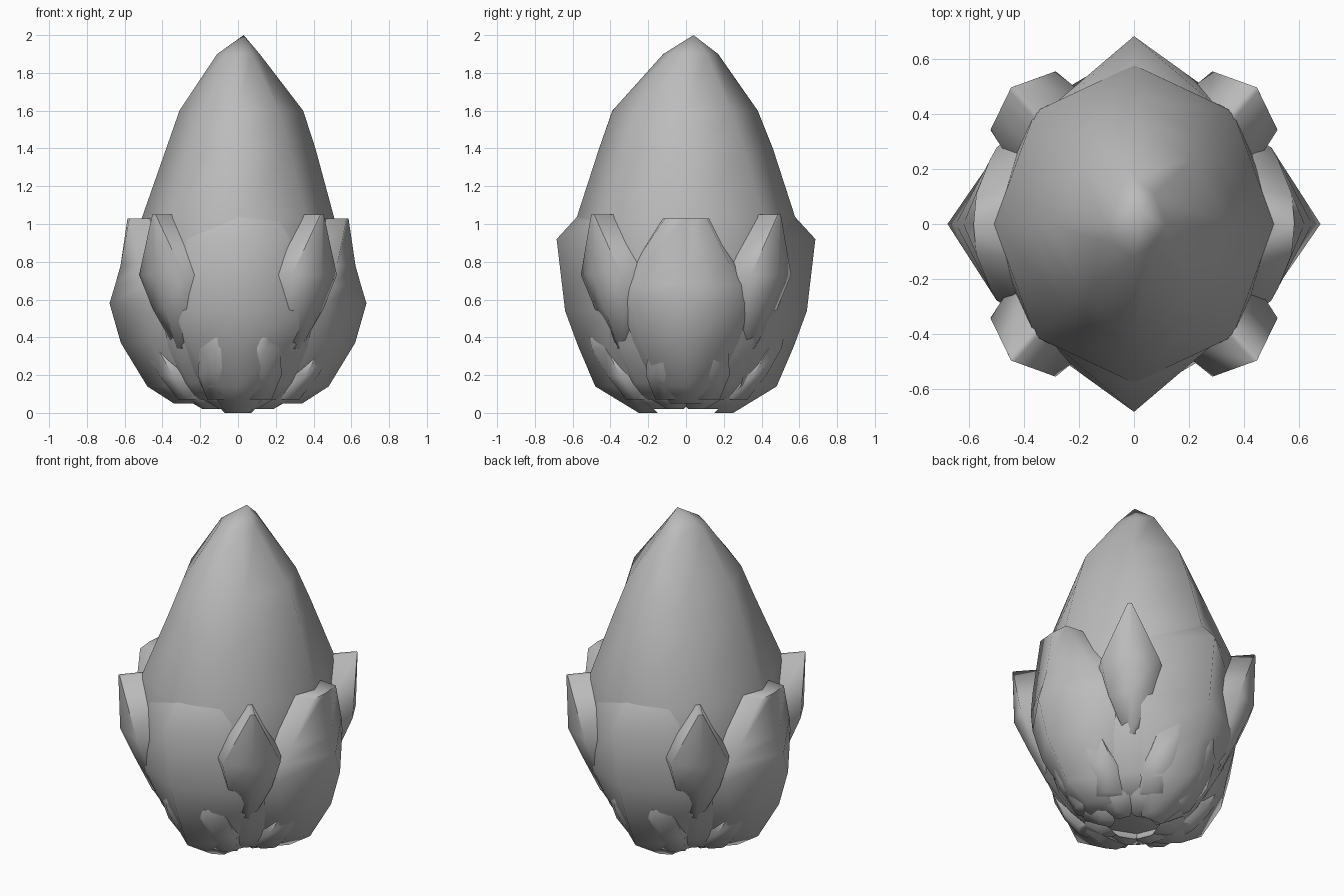
import bpy
import math
from mathutils import Matrix, Vector

cube = bpy.data.objects.get("Cube")
if cube:
    bpy.data.objects.remove(cube, do_unlink=True)

grey = bpy.data.materials.new("bud grey")
grey.use_nodes = True
grey.diffuse_color = (0.5, 0.5, 0.5, 1)
grey.node_tree.nodes["Principled BSDF"].inputs["Base Color"].default_value = (0.5, 0.5, 0.5, 1)


def make(name, verts, faces):
    mesh = bpy.data.meshes.new(name)
    mesh.from_pydata(verts, [], faces)
    mesh.materials.append(grey)
    obj = bpy.data.objects.new(name, mesh)
    bpy.context.collection.objects.link(obj)
    bpy.ops.object.select_all(action="DESELECT")
    obj.select_set(True)
    bpy.context.view_layer.objects.active = obj
    bpy.ops.object.shade_smooth_by_angle(angle=math.radians(65))


def core(rings, tip, base, sides=8):
    """Closed bud; each ring is z, reach to -x, +x, -y, +y, and diagonal fullness."""
    verts, faces = [], []
    for z, left, right, front, back, full in rings:
        for i in range(sides):
            a = math.tau * i / sides
            k = full if i % 2 else 1
            c, s = k * math.cos(a), k * math.sin(a)
            verts.append((c * (right if c > 0 else left), s * (back if s > 0 else front), z))
    for r in range(len(rings) - 1):
        for i in range(sides):
            j = (i + 1) % sides
            a, b = r * sides, (r + 1) * sides
            faces.append((a + i, a + j, b + j, b + i))
    verts += [base, tip]
    n, top = len(verts) - 2, (len(rings) - 1) * sides
    for i in range(sides):
        j = (i + 1) % sides
        faces += [(n, j, i), (n + 1, top + i, top + j)]
    make("bud_core", verts, faces)


def petal(name, degrees, rows, lean=0.0):
    """Solid keeled leaf; each row is z, keel radius, edge radius, half width."""
    turn = Matrix.Rotation(math.radians(degrees), 3, "Z")
    verts, faces = [], []
    for z, keel, edge, half in rows:
        inner, wide = keel * 0.6, half * 1.2
        for r, t in ((edge, -half), (keel, 0), (edge, half), (inner, wide), (inner, -wide)):
            verts.append(turn @ Vector((r, t + lean * z, z)))
    last = 5 * (len(rows) - 1)
    for k in range(0, last, 5):
        for i in range(5):
            j = (i + 1) % 5
            faces.append((k + i, k + j, k + j + 5, k + i + 5))
    faces += [(4, 3, 2, 1, 0), tuple(range(last, last + 5))]
    make(name, verts, faces)


# Tall faceted inner bud
core([(0.07, .28, .28, .28, .28, 1), (0.16, .36, .36, .37, .37, 1),
      (0.36, .48, .48, .5, .5, 1), (0.7, .53, .53, .58, .58, 1),
      (1.03, .51, .51, .58, .58, 1), (1.4, .38, .41, .46, .46, .93),
      (1.6, .31, .345, .39, .38, .89), (1.9, .11, .115, .12, .17, .9)],
     (0.03, 0.04, 2.0), (0, 0, 0.13))

# Blunt petals at the two sides
side_rows = [(0.05, .34, .26, .08), (0.14, .48, .36, .14), (0.37, .62, .46, .23),
             (0.58, .68, .48, .29), (0.68, .65, .5, .28), (0.78, .622, .525, .235),
             (1.03, .585, .575, .11)]
for name, deg in (("left_petal", 0), ("right_petal", 180)):
    petal(name, deg, side_rows)

# Broad keeled petals at front and back, melting into the bud
end_rows = [(0.0, .25, .22, .06), (0.14, .48, .34, .16), (0.35, .57, .41, .25),
            (0.54, .64, .44, .34), (0.92, .685, .43, .3), (1.04, .575, .42, .28)]
for name, deg in (("front_petal", 270), ("back_petal", 90)):
    petal(name, deg, end_rows)

# Pointed diamond petals on the diagonals
corner_rows = [(0.34, .48, .46, .03), (0.55, .58, .54, .12),
               (0.73, .66, .605, .16), (1.05, .67, .665, .012)]
for k, deg in enumerate((48, 132, 228, 312)):
    petal(f"corner_petal_{k + 1}", deg, corner_rows)

# Low ragged scales between the large petals
scale_rows = [(0.07, .34, .31, .07), (0.2, .44, .41, .11),
              (0.34, .515, .48, .1), (0.4, .525, .5, .04)]
for k in range(8):
    petal(f"lower_scale_{k + 1}", 24 + 45 * k, scale_rows, 0.2 if k % 2 else -0.2)

# Short tips pointing down around the base
tip_rows = [(0.02, .2, .19, .03), (0.07, .28, .26, .09), (0.16, .34, .31, .12)]
for k in range(8):
    petal(f"base_tip_{k + 1}", 22.5 + 45 * k, tip_rows)
